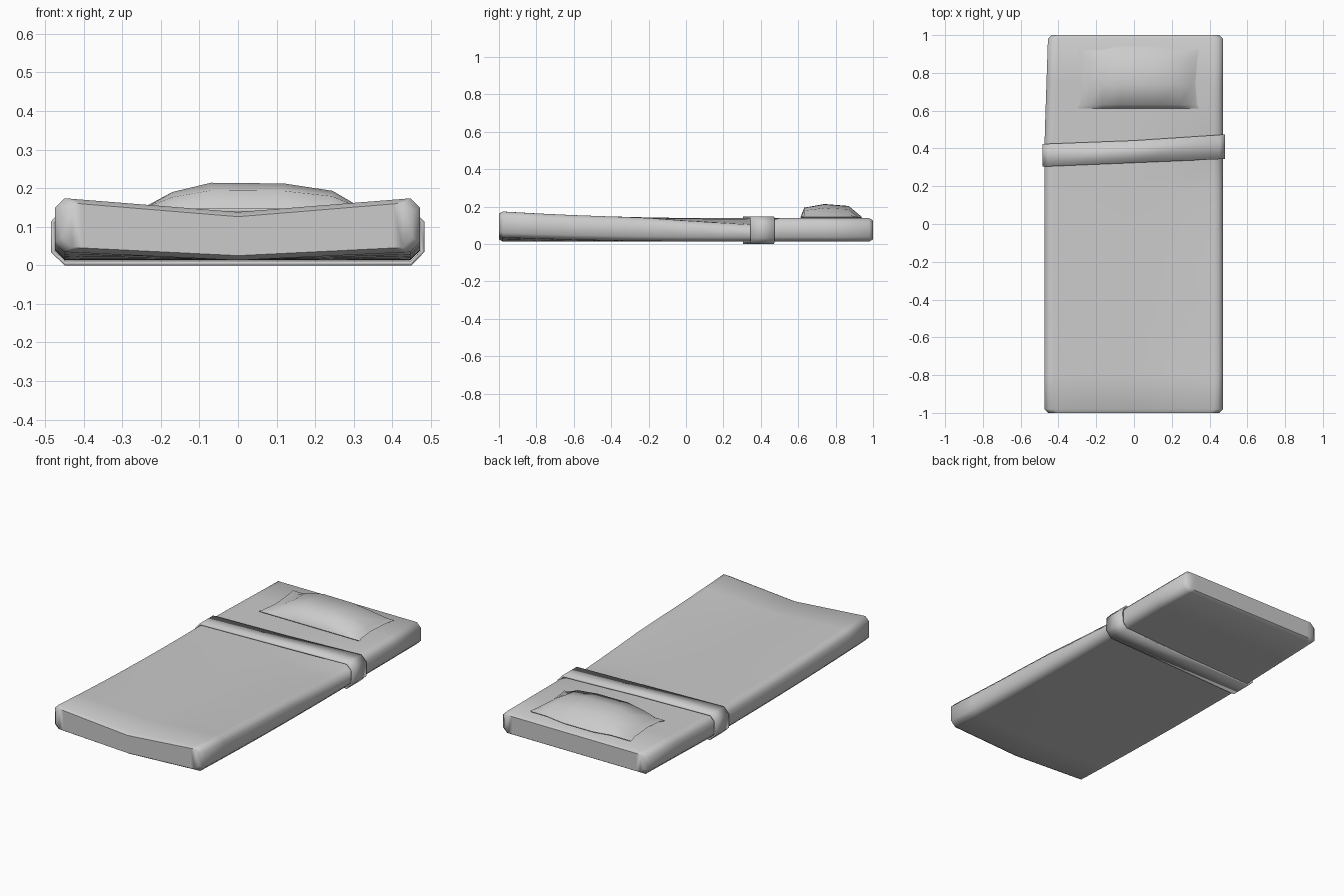
import bpy, bmesh

if "Cube" in bpy.data.objects:
    bpy.data.objects.remove(bpy.data.objects["Cube"])


def finish(name, bm, angle):
    bmesh.ops.recalc_face_normals(bm, faces=bm.faces)
    me = bpy.data.meshes.new(name)
    bm.to_mesh(me)
    bm.free()
    ob = bpy.data.objects.new(name, me)
    bpy.context.collection.objects.link(ob)
    bpy.ops.object.select_all(action='DESELECT')
    ob.select_set(True)
    bpy.context.view_layer.objects.active = ob
    bpy.ops.object.shade_smooth_by_angle(angle=angle)
    return ob


def loft(bm, rings):
    """Join closed rings of points; returns the vertex rings."""
    vr = [[bm.verts.new(p) for p in r] for r in rings]
    for a, b in zip(vr, vr[1:]):
        n = len(a)
        for i in range(n):
            bm.faces.new((a[i], a[(i + 1) % n], b[(i + 1) % n], b[i]))
    return vr


# Mattress: lofted cross-sections, foot corners curl up, one edge sags by the band
def lift(x, y):
    return 0.037 * min(abs(x) / 0.45, 1) * max(0, (0.2 - y) / 1.2) ** 2


def sag(x, y):
    along = max(0, 1 - (0.35 - y) / 0.6) if y < 0.35 else max(0, 1 - (y - 0.35) / 0.15)
    return 0.035 * along * max(0, (x - 0.15) / 0.3)


def section(y, ys, inset):
    left = -0.475 + 0.02 * max(0, (y - 0.4) / 0.6) + inset
    right = 0.472 - inset
    c = 0.025
    top = [left + c, left + 0.05, -0.2, 0, 0.2, right - 0.05, right - c]

    def t(x):
        return 0.138 + lift(x, ys) - sag(x, ys) - inset * 0.6

    def b(x):
        return 0.013 + 0.6 * lift(x, ys) + inset * 0.6
    pts = [(x, y, t(x)) for x in top]
    pts += [(right, y, t(right) - c), (right, y, b(right) + c)]
    pts += [(x, y, b(x)) for x in reversed(top)]
    pts += [(left, y, b(left) + c), (left, y, t(left) - c)]
    return pts


bm = bmesh.new()
stations = [-0.98, -0.8, -0.6, -0.4, -0.2, 0, 0.18, 0.35, 0.5, 0.75, 0.98]
rings = [section(-1, -1, 0.02)] + [section(y, y, 0) for y in stations] + [section(1, 1, 0.02)]
vr = loft(bm, rings)
for r in (vr[0], vr[-1]):
    n = len(r)
    top, bot = r[:7], r[9:16][::-1]
    for i in range(6):
        bm.faces.new((top[i], top[i + 1], bot[i + 1], bot[i]))
    bm.faces.new((top[6], r[7], r[8], bot[6]))
    bm.faces.new((top[0], bot[0], r[16], r[17]))
finish("mattress", bm, 1.0)

# Folded sheet band: skewed loop around the mattress
profile = [(-0.455, 0.147), (0, 0.147), (0.452, 0.147), (0.483, 0.113), (0.483, 0.034),
           (0.45, 0), (0, 0), (-0.45, 0), (-0.485, 0.034), (-0.485, 0.113)]
bm = bmesh.new()
loft(bm, [[(x, 0.324 + 0.042 * x, z) for x, z in profile],
          [(x, 0.442 + 0.052 * x + 0.03 * x * x, z) for x, z in profile]])
band = finish("sheet_band", bm, 0.9)
mod = band.modifiers.new("thickness", 'SOLIDIFY')
mod.thickness = 0.01
mod.offset = -1

# Pillow: puffed top, pinched short sides, flat underside
cols = [(-0.298, 0.145), (-0.235, 0.155), (-0.17, 0.19), (-0.07, 0.214),
        (0.12, 0.212), (0.245, 0.193), (0.305, 0.158), (0.345, 0.145)]
rows = [(0.612, 0), (0.632, 0.72), (0.74, 1), (0.87, 0.85), (0.922, 0)]
bm = bmesh.new()
grid = []
for j, (y, f) in enumerate(rows):
    line = []
    for i, (x, h) in enumerate(cols):
        end = i in (0, 7)
        px = x + ((0.024 if i == 0 else -0.02) if end and 0 < j < 4 else 0) * (1 if j == 2 else 0.5)
        py = y + (0.02 if j == 4 and i in (3, 4) else 0)
        line.append(bm.verts.new((px, py, 0.143 + (h - 0.143) * f)))
    grid.append(line)
for j in range(4):
    for i in range(7):
        bm.faces.new((grid[j][i], grid[j][i + 1], grid[j + 1][i + 1], grid[j + 1][i]))
edge = [e for e in bm.edges if e.is_boundary]
out = bmesh.ops.extrude_edge_only(bm, edges=edge)["geom"]
low = [v for v in out if isinstance(v, bmesh.types.BMVert)]
for v in low:
    v.co.x = 0.023 + (v.co.x - 0.023) * 0.93
    v.co.y = 0.77 + (v.co.y - 0.77) * 0.93
    v.co.z = 0.13
bmesh.ops.contextual_create(bm, geom=[e for e in out if isinstance(e, bmesh.types.BMEdge)])
finish("pillow", bm, 1.0)
